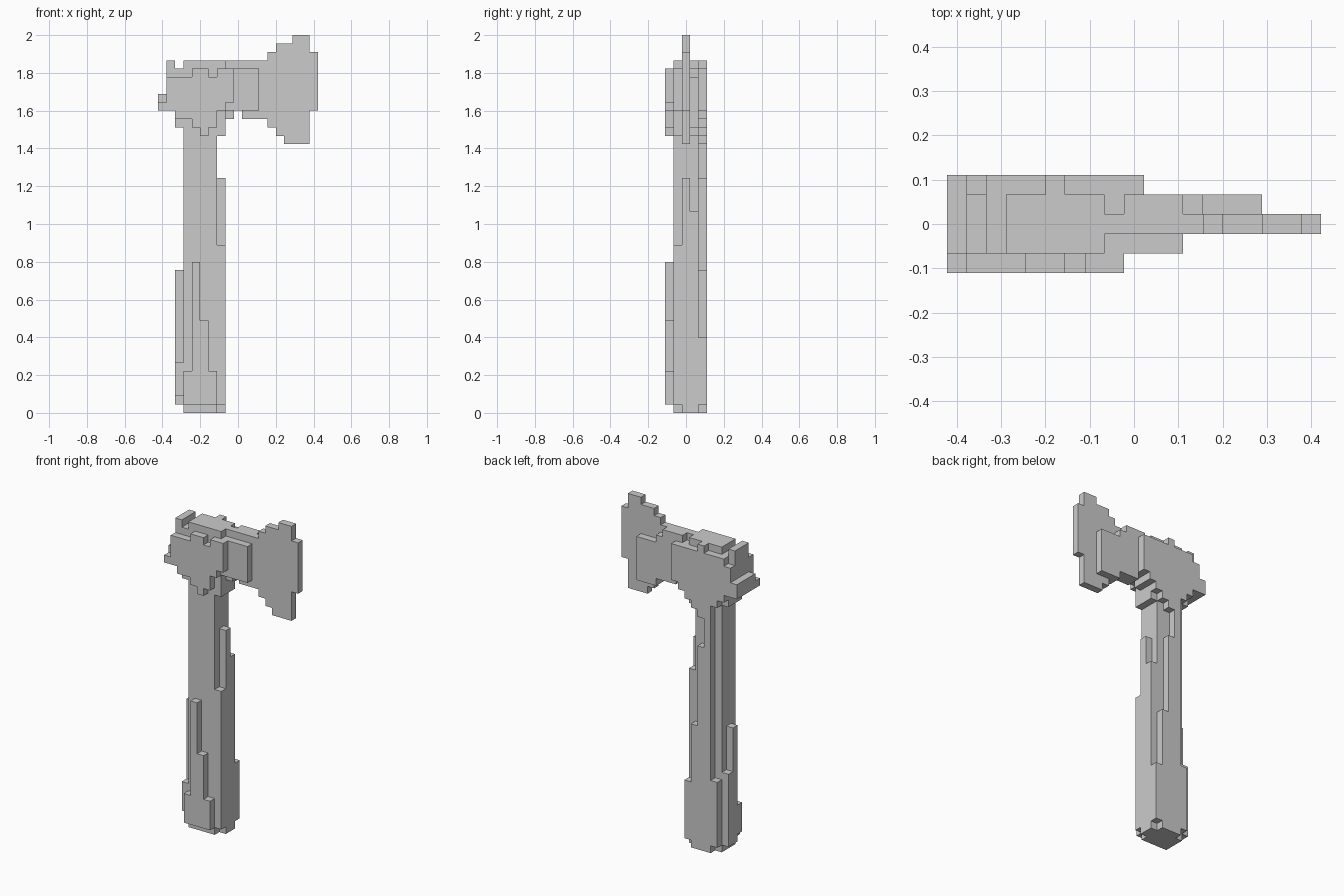
import bpy, bmesh
from math import ceil
from mathutils import Vector

if "Cube" in bpy.data.objects:
    bpy.data.objects.remove(bpy.data.objects["Cube"])

U = 2 / 45                        # size of one block
ORIGIN = Vector((-9.5, -2.5, 0))  # grid corner, in blocks
PARTS = {}


def fill(part, xs, ys, z0, z1):
    """Fill a range of block columns of a part from z0 to z1."""
    PARTS.setdefault(part, set()).update(
        (x, y, z) for x in xs for y in ys for z in range(z0, z1))


def one(i):
    return range(i, i + 1)


CORE = range(1, 4)  # the three middle layers, front to back

# Shaft and its stepped ribs: each side gets one rib height per column
fill("shaft", range(3, 7), CORE, 0, 34)
for y, left, right in zip(CORE, (6, 17, 11), (20, 28, 24)):
    fill("grip", one(2), one(y), 2 if y == 1 else 1, left)
    fill("grip", one(7), one(y), 1 if y == 1 else 0, right)
for i, top in enumerate((5, 18, 11, 5)):
    fill("grip", one(3 + i), one(0), 1, top)
for i, top in enumerate((10, 33, 28, 17, 9)):
    fill("grip", one(3 + i), one(4), 0 if i in (1, 2, 3) else 1, top)

# Head core with a notch along the top
for x in range(1, 8):
    low = 36 if x == 1 else 33 if x == 7 else 34
    fill("head_core", one(x), CORE, low, 41 if x == 2 else 42)
fill("head_core", range(8, 12), one(1), 36, 41)
fill("head_core", one(8), one(2), 35, 42)
fill("head_core", one(8), one(3), 35, 41)

# Poll ridge at the back end of the head
fill("poll_ridge", one(0), range(0, 5), 36, 37)
fill("poll_ridge", one(0), range(1, 5), 37, 38)

# Cheeks: lower edges rise in steps away from a low point over the shaft
for x in range(1, 9):
    d = abs(x - 5)
    low = 33 + round(d * (0.75 if x < 5 else 1.3))
    fill("front_cheek", one(x), one(0), low, 40 if x < 4 or x == 6 else 41)
for x in range(1, 10):
    top = 40 if x == 1 else 42 if x == 5 else 41
    fill("back_cheek", one(x), one(4), 32 + abs(x - 5), top)

# Blade: thin plate flaring up and down towards the cutting edge
for x in range(9, 18):
    out = max(0, x - 12)
    low = 36 if x == 9 else max(32, 35 - out)
    fill("blade", one(x), one(2), low, 42 + ceil(out * 0.6))
fill("blade", one(18), one(2), 36, 43)

# Backing layer behind the blade
for x in range(9, 16):
    low = 36 if x == 9 else 35 if x < 13 else 34
    top = 42 if x < 12 else 41 if x == 12 else 40
    fill("blade_backing", one(x), one(3), low, top)


def build(name, own, solid):
    """Skin the exposed sides of a part's blocks and merge flat regions."""
    bm = bmesh.new()
    for c in sorted(own):
        for axis in range(3):
            for side in (0, 1):
                n = list(c)
                n[axis] += 2 * side - 1
                if tuple(n) in solid:
                    continue
                base = Vector(c)
                base[axis] += side
                u, v = Vector(), Vector()
                u[(axis + 1) % 3] = 1
                v[(axis + 2) % 3] = 1
                quad = [base, base + u, base + u + v, base + v]
                if not side:
                    quad.reverse()
                bm.faces.new([bm.verts.new((p + ORIGIN) * U) for p in quad])
    bmesh.ops.remove_doubles(bm, verts=bm.verts, dist=U * 0.01)
    bmesh.ops.dissolve_limit(bm, angle_limit=0.02, verts=bm.verts, edges=bm.edges)
    me = bpy.data.meshes.new(name)
    bm.to_mesh(me)
    bm.free()
    bpy.context.collection.objects.link(bpy.data.objects.new(name, me))


solid = set().union(*PARTS.values())
done = set()
for name, own in PARTS.items():
    build(name, own - done, solid)
    done |= own
